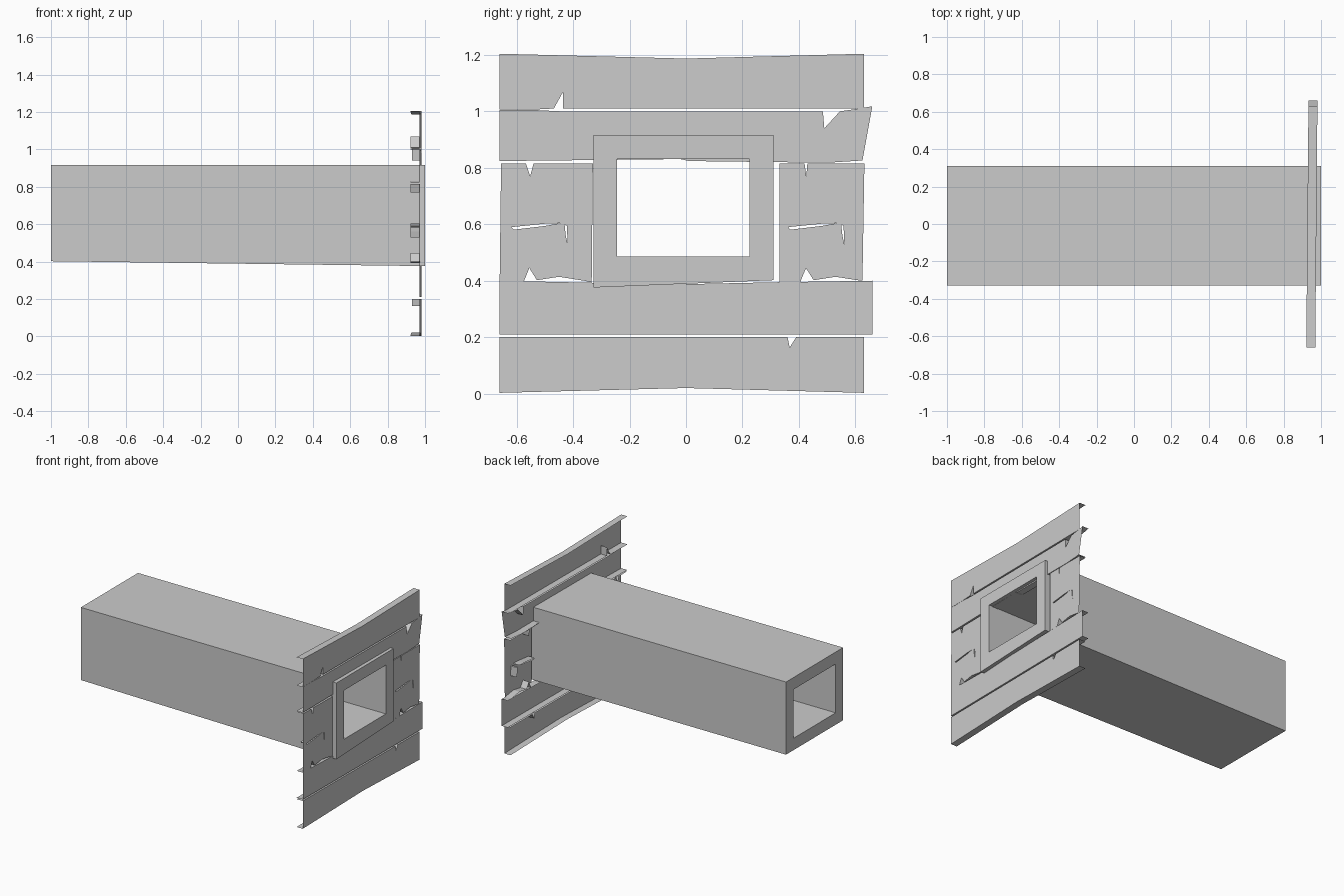
import bpy, bmesh

cube = bpy.data.objects.get("Cube")
if cube:
    bpy.data.objects.remove(cube, do_unlink=True)

grey = bpy.data.materials.new("plain grey")
grey.use_nodes = True
colour = (0.6, 0.6, 0.6, 1)
grey.diffuse_color = colour
grey.node_tree.nodes["Principled BSDF"].inputs["Base Color"].default_value = colour


def finish(bm, name):
    mesh = bpy.data.meshes.new(name)
    bm.to_mesh(mesh)
    bm.free()
    mesh.materials.append(grey)
    obj = bpy.data.objects.new(name, mesh)
    bpy.context.collection.objects.link(obj)


def plank(name, outline, cracks=()):
    """Sheet facing +x with rims turned back along its long edges and breaks."""
    bm = bmesh.new()
    for loop in (outline, *cracks):
        verts = [bm.verts.new((0.975 + 0.009 * y, y, z)) for y, z in loop]
        for a, b in zip(verts, verts[1:] + verts[:1]):
            bm.edges.new((a, b))
    border = bm.edges[:]
    bmesh.ops.triangle_fill(bm, edges=border, use_beauty=True, normal=(1, 0, 0))
    for face in bm.faces:
        face.normal_update()
        if face.normal.x < 0:
            face.normal_flip()
    # The sawn plank ends stay open; every other border gets a rim
    rims = []
    for e in border:
        d = e.verts[1].co - e.verts[0].co
        if abs(d.z) < 0.15:
            rims.append(e)
    made = bmesh.ops.extrude_edge_only(bm, edges=rims)["geom"]
    moved = [v for v in made if isinstance(v, bmesh.types.BMVert)]
    bmesh.ops.translate(bm, verts=moved, vec=(-0.048, 0, 0))
    bmesh.ops.recalc_face_normals(bm, faces=bm.faces[:])
    front = max(bm.faces, key=lambda f: abs(f.normal.x))
    if front.normal.x < 0:
        bmesh.ops.reverse_faces(bm, faces=bm.faces[:])
    finish(bm, name)


# Hollow square tube, with one low corner at the plank end
bm = bmesh.new()
rings = []
for x, low in ((-1, 0.402), (1, 0.376)):
    outer = [(-0.328, low), (0.31, 0.402), (0.31, 0.916), (-0.328, 0.916)]
    inner = [(-0.245, 0.486), (0.225, 0.486), (0.225, 0.831), (-0.245, 0.831)]
    rings.append([[bm.verts.new((x, y, z)) for y, z in r] for r in (outer, inner)])
(back_out, back_in), (front_out, front_in) = rings
for a, b in ((back_out, front_out), (front_out, front_in),
             (front_in, back_in), (back_in, back_out)):
    for i in range(4):
        j = (i + 1) % 4
        bm.faces.new((a[i], a[j], b[j], b[i]))
bmesh.ops.recalc_face_normals(bm, faces=bm.faces[:])
finish(bm, "square_tube")

# Full-width planks above and below the tube
plank("top_plank", [
    (-0.66, 1.204), (-0.66, 1.006), (-0.545, 1.006), (-0.468, 1.01),
    (-0.435, 1.07), (-0.435, 1.01), (0.63, 1.01), (0.63, 1.204), (0, 1.187)])
plank("upper_plank", [
    (-0.66, 1.005), (-0.66, 0.824), (-0.02, 0.831), (0.01, 0.824),
    (0.5, 0.818), (0.625, 0.826), (0.66, 1.018), (0.6, 1.008),
    (0.545, 1), (0.49, 0.94), (0.485, 1), (-0.44, 1), (-0.545, 1.005)])
plank("lower_plank", [
    (-0.66, 0.4), (-0.66, 0.21), (0.66, 0.21), (0.66, 0.4),
    (0.34, 0.395), (0, 0.388), (-0.34, 0.393)])
plank("bottom_plank", [
    (-0.66, 0.2), (-0.66, 0.003), (0, 0.02), (0.63, 0.003),
    (0.63, 0.2), (0.39, 0.2), (0.367, 0.163), (0.36, 0.2)])


# Cracked short planks, one on each side of the tube
def cracks(dy):
    long_split = [(-0.618, 0.59), (-0.61, 0.581), (-0.5, 0.594), (-0.445, 0.604), (-0.5, 0.602)]
    short_split = [(-0.43, 0.598), (-0.426, 0.56), (-0.419, 0.528), (-0.422, 0.595)]
    return [[(y + dy, z) for y, z in c] for c in (long_split, short_split)]


def torn_foot(dy):
    return [(y + dy, z) for y, z in (
        (-0.575, 0.396), (-0.555, 0.445), (-0.528, 0.402), (-0.45, 0.414), (-0.36, 0.4))]


plank("right_short_plank",
      [(-0.655, 0.815), (-0.66, 0.4), *torn_foot(0), (-0.334, 0.394), (-0.33, 0.815),
       (-0.54, 0.815), (-0.552, 0.77), (-0.567, 0.815)], cracks(0))
plank("left_short_plank",
      [(0.332, 0.815), (0.332, 0.396), *torn_foot(0.98), (0.625, 0.4), (0.632, 0.815),
       (0.43, 0.815), (0.426, 0.77), (0.42, 0.815)], cracks(0.98))
